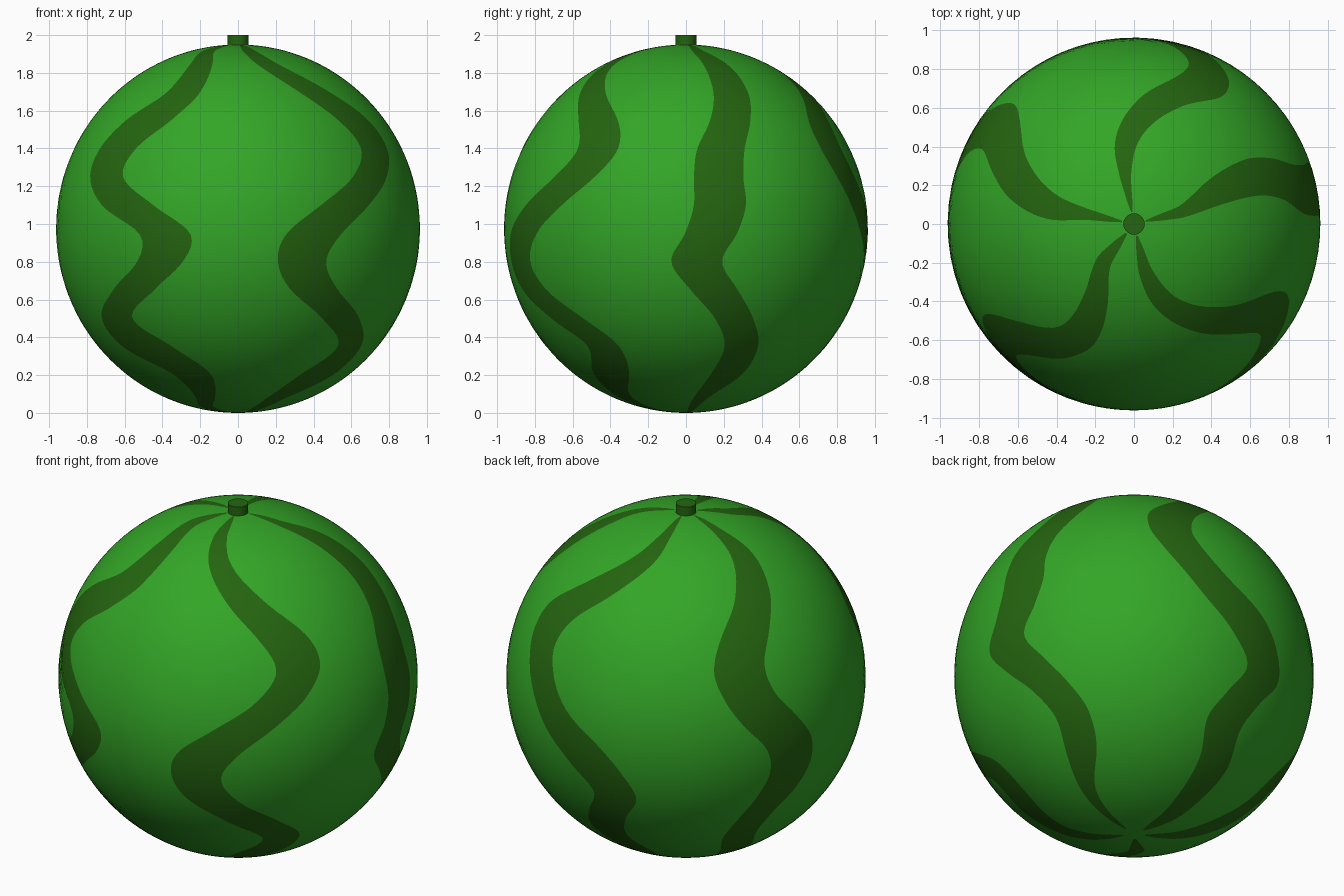
import bpy, bmesh, math

if "Cube" in bpy.data.objects:
    bpy.data.objects.remove(bpy.data.objects["Cube"])

RAD, HALF = 0.963, 0.975          # melon radius and half height
ROWS, STRIPE_COLS, GAP_COLS = 96, 4, 12


def material(name, rgb):
    m = bpy.data.materials.new(name)
    m.diffuse_color = (*rgb, 1)
    m.use_nodes = True
    m.node_tree.nodes["Principled BSDF"].inputs["Base Color"].default_value = m.diffuse_color
    return m


rind_green = material("rind green", (0.033, 0.38, 0.020))
stripe_green = material("dark stripe green", (0.018, 0.13, 0.005))

# Stripe edges (degrees around z) at shared heights, top to bottom
Z = [1.92, 1.85, 1.7, 1.55, 1.4, 1.25, 1.1, .95, .8, .65, .5, .35, .2, .08, .03]
right_stripe = (
    [7, 12, 13, 9.5, 4, 2.6, 2.5, -.3, -4.7, 1.6, 10.5, 16, 12.7, 6, 3],
    [21, 30, 30.5, 26, 21, 19.2, 19.4, 16.3, 11.6, 17.6, 25, 31, 30, 18, 14])
back_stripe = (
    [94, 87, 69, 56.5, 55.5, 60, 66.5, 74, 84, 92, 87, 82, 87, 89.5, 92],
    [107, 103.5, 88, 75, 71, 75, 83, 96, 104, 108, 102.5, 99.7, 107, 111, 116])
left_stripe = (
    [162, 159.5, 149, 139, 135, 138, 144, 151.5, 153.5, 150, 144.5, 140.5, 143, 144, 147],
    [175, 177, 169, 160, 154, 156, 163, 169, 170, 166, 158.5, 155.5, 161, 165, 167])
front_left_stripe = (
    [221, 234, 234.5, 220.5, 212.6, 212.1, 221, 237, 235.7, 223.2, 211, 214.5, 234.7, 234.6, 215],
    [240, 251.5, 252, 243, 231.5, 228.8, 242, 254.7, 252, 240.7, 228.4, 242, 256, 251.5, 237])
front_right_stripe = (
    [275, 283, 300, 313, 318.7, 311.2, 297.4, 285.6, 282.9, 288, 302, 315.5, 304, 294, 290],
    [291, 299, 318.5, 332.3, 335.5, 328.5, 316.5, 304.8, 299.5, 305.7, 319.8, 331.5, 329, 312, 308])
stripes = [right_stripe, back_stripe, left_stripe, front_left_stripe, front_right_stripe]

T = [math.acos((z - HALF) / HALF) for z in Z]


def smooth(vals, t):
    """Cubic interpolation of vals over the polar angles T."""
    if t <= T[0]:
        return vals[0]
    if t >= T[-1]:
        return vals[-1]
    i = next(k for k in range(len(T) - 1) if t <= T[k + 1])

    def slope(k):
        a, b = max(k - 1, 0), min(k + 1, len(T) - 1)
        return (vals[b] - vals[a]) / (T[b] - T[a])
    h = T[i + 1] - T[i]
    u = (t - T[i]) / h
    return ((2*u**3 - 3*u**2 + 1) * vals[i] + (u**3 - 2*u**2 + u) * h * slope(i)
            + (3*u**2 - 2*u**3) * vals[i + 1] + (u**3 - u**2) * h * slope(i + 1))


def row_angles(t):
    """Angles of all columns in one row, following the stripe edges."""
    taper = min(1, math.sin(t) / 0.12)
    edges = []
    for lo, hi in stripes:
        a, b = smooth(lo, t), smooth(hi, t)
        mid, half = (a + b) / 2, (b - a) / 2 * taper
        edges += [mid - half, mid + half]
    edges.append(edges[0] + 360)
    out = []
    for k in range(10):
        n = GAP_COLS if k % 2 else STRIPE_COLS
        out += [edges[k] + (edges[k + 1] - edges[k]) * j / n for j in range(n)]
    return out


# Melon body: the columns follow the stripe edges so the colours cut cleanly
bm = bmesh.new()
top = bm.verts.new((0, 0, 2 * HALF))
bottom = bm.verts.new((0, 0, 0))
rings = []
for i in range(1, ROWS):
    t = math.pi * i / ROWS
    r, z = RAD * math.sin(t), HALF + HALF * math.cos(t)
    rings.append([bm.verts.new((r * math.cos(math.radians(a)), r * math.sin(math.radians(a)), z))
                  for a in row_angles(t)])
n = len(rings[0])
for c in range(n):
    d = (c + 1) % n
    striped = c % (STRIPE_COLS + GAP_COLS) < STRIPE_COLS
    bm.faces.new((top, rings[0][c], rings[0][d]))
    bm.faces.new((bottom, rings[-1][d], rings[-1][c]))
    for k, (up, low) in enumerate(zip(rings, rings[1:])):
        f = bm.faces.new((up[c], low[c], low[d], up[d]))
        f.material_index = int(striped and 0 < k < ROWS - 3)
for f in bm.faces:
    f.smooth = True
mesh = bpy.data.meshes.new("melon_body")
bm.to_mesh(mesh)
bm.free()
mesh.materials.append(rind_green)
mesh.materials.append(stripe_green)
bpy.context.collection.objects.link(bpy.data.objects.new("melon_body", mesh))

# Short stem on top
bpy.ops.mesh.primitive_cylinder_add(vertices=24, radius=0.055, depth=0.1, location=(0, 0, 1.95))
stem = bpy.context.object
stem.name = "stem"
stem.data.materials.append(stripe_green)
bpy.ops.object.shade_smooth_by_angle(angle=math.radians(40))
